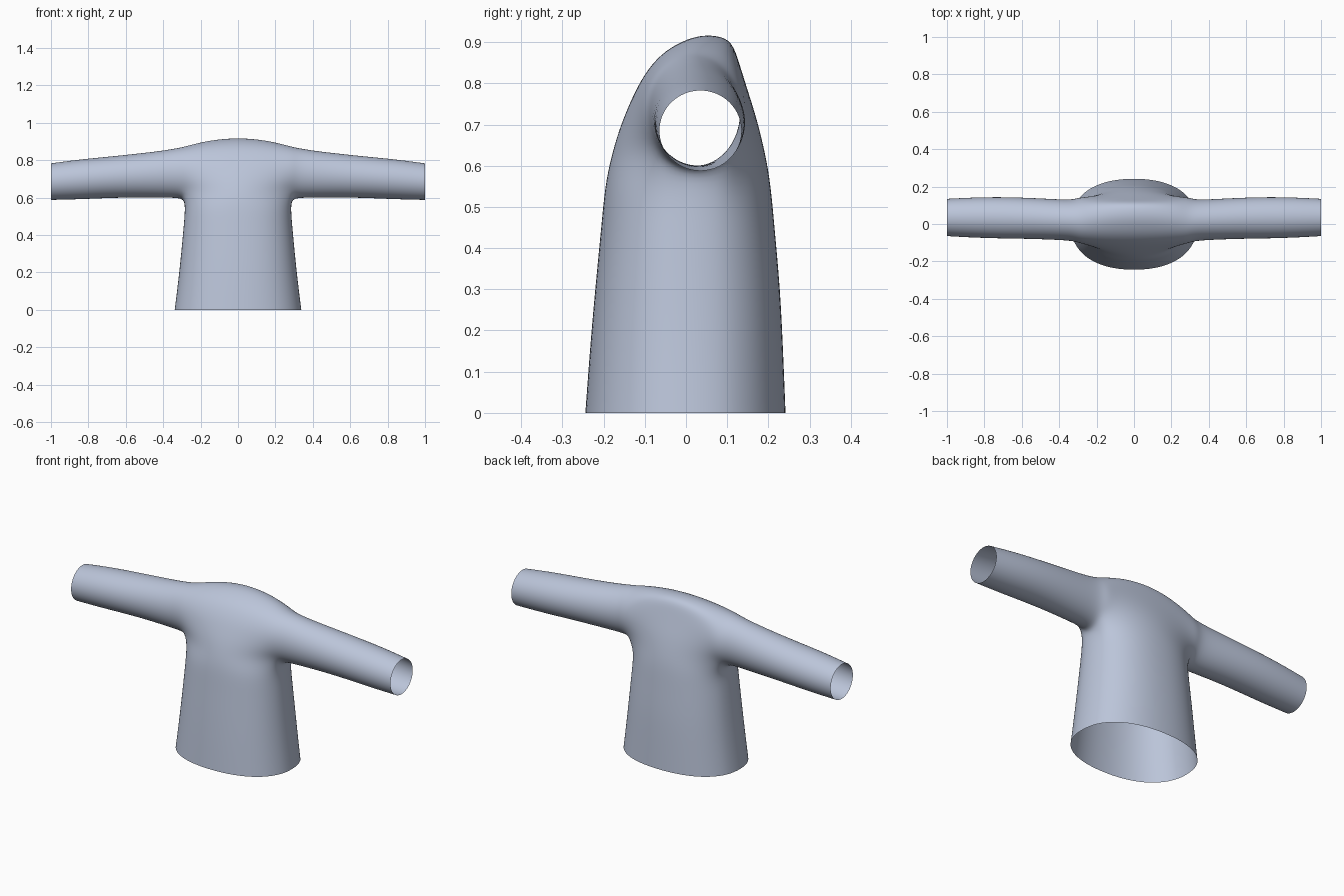
import bpy, bmesh
from math import sin, cos, atan2, radians

if "Cube" in bpy.data.objects:
    bpy.data.objects.remove(bpy.data.objects["Cube"], do_unlink=True)

fabric = bpy.data.materials.new("pale blue grey fabric")
fabric.use_nodes = True
colour = (0.5, 0.56, 0.7, 1)
fabric.diffuse_color = colour
fabric.node_tree.nodes["Principled BSDF"].inputs["Base Color"].default_value = colour

SIDES = 16   # points round a sleeve
ARCH = 13    # of these, points that run on over the shoulders

# Body profile on the centre line, from front chest over the top to the back
CENTRE = [(-.184, .62), (-.163, .69), (-.138, .75), (-.111, .807), (-.072, .862),
          (-.025, .896), (.03, .918), (.077, .917), (.112, .904), (.129, .85),
          (.151, .78), (.174, .71), (.196, .62)]
# Sleeve stations from shoulder to cuff: x, front y, back y, bottom z, top z
SLEEVE = [(.29, -.105, .145, .588, .874), (.33, -.092, .132, .596, .866),
          (.42, -.087, .135, .597, .851), (.55, -.082, .142, .598, .836),
          (.7, -.08, .147, .595, .82), (.85, -.076, .145, .588, .806),
          (1, -.067, .137, .585, .785)]
# Body stations going down: z, half width, front y, back y
BODY = [(.55, .283, -.198, .207), (.45, .291, -.207, .216), (.3, .305, -.222, .23),
        (.15, .321, -.235, .237), (0, .34, -.246, .243)]


def sleeve_ring(x, front, back, low, high):
    ring = []
    for k in range(SIDES):
        a = radians(-135 + k * 360 / SIDES)
        ring.append((x, (front + back) / 2 + (back - front) / 2 * sin(a),
                     (low + high) / 2 + (high - low) / 2 * cos(a)))
    return ring


def body_point(angle, z, width, front, back):
    c, s = cos(angle), sin(angle)
    r = (abs(c) ** 2.3 + abs(s) ** 2.3) ** (-1 / 2.3)
    return (width * r * c, r * s * (back if s > 0 else -front), z)


def bridge(bm, a, b, closed=False):
    n = len(a)
    for i in range(n if closed else n - 1):
        j = (i + 1) % n
        bm.faces.new((a[i], a[j], b[j], b[i]))


bm = bmesh.new()


def add(points):
    return [bm.verts.new(p) for p in points]


# Sleeve
rings = [add(sleeve_ring(*s)) for s in SLEEVE]
for a, b in zip(rings, rings[1:]):
    bridge(bm, a, b, True)
root = rings[0]

# Chest and shoulders: arches that blend from the centre profile to the sleeve
arches = []
for x in (0, .07, .135, .19, .24):
    w = (x / .29) ** 2
    arches.append(add((x, y + (v.co.y - y) * w, z + (v.co.z - z) * w)
                      for (y, z), v in zip(CENTRE, root)))
for a, b in zip(arches, arches[1:] + [root[:ARCH]]):
    bridge(bm, a, b)

# Body, hung from the ends of the arches and the underside of the sleeve
upper = ([a[0] for a in arches] + [root[0]] + root[:ARCH - 2:-1]
         + [a[-1] for a in reversed(arches)])
angles = [atan2(v.co.y / .195, v.co.x / .285) for v in upper]
for station in BODY:
    lower = add(body_point(a, *station) for a in angles)
    lower[0].co.x = lower[-1].co.x = 0
    bridge(bm, upper, lower)
    upper = lower

bmesh.ops.recalc_face_normals(bm, faces=bm.faces)
top = max(bm.faces, key=lambda f: f.calc_center_median().z)
if top.normal.z < 0:
    bmesh.ops.reverse_faces(bm, faces=bm.faces)
for f in bm.faces:
    f.smooth = True

mesh = bpy.data.meshes.new("shirt")
bm.to_mesh(mesh)
bm.free()
mesh.materials.append(fabric)
shirt = bpy.data.objects.new("shirt", mesh)
bpy.context.collection.objects.link(shirt)

# Other half, then a smooth surface
mirror = shirt.modifiers.new("other half", "MIRROR")
mirror.use_clip = True
smooth = shirt.modifiers.new("smooth", "SUBSURF")
smooth.levels = smooth.render_levels = 2
